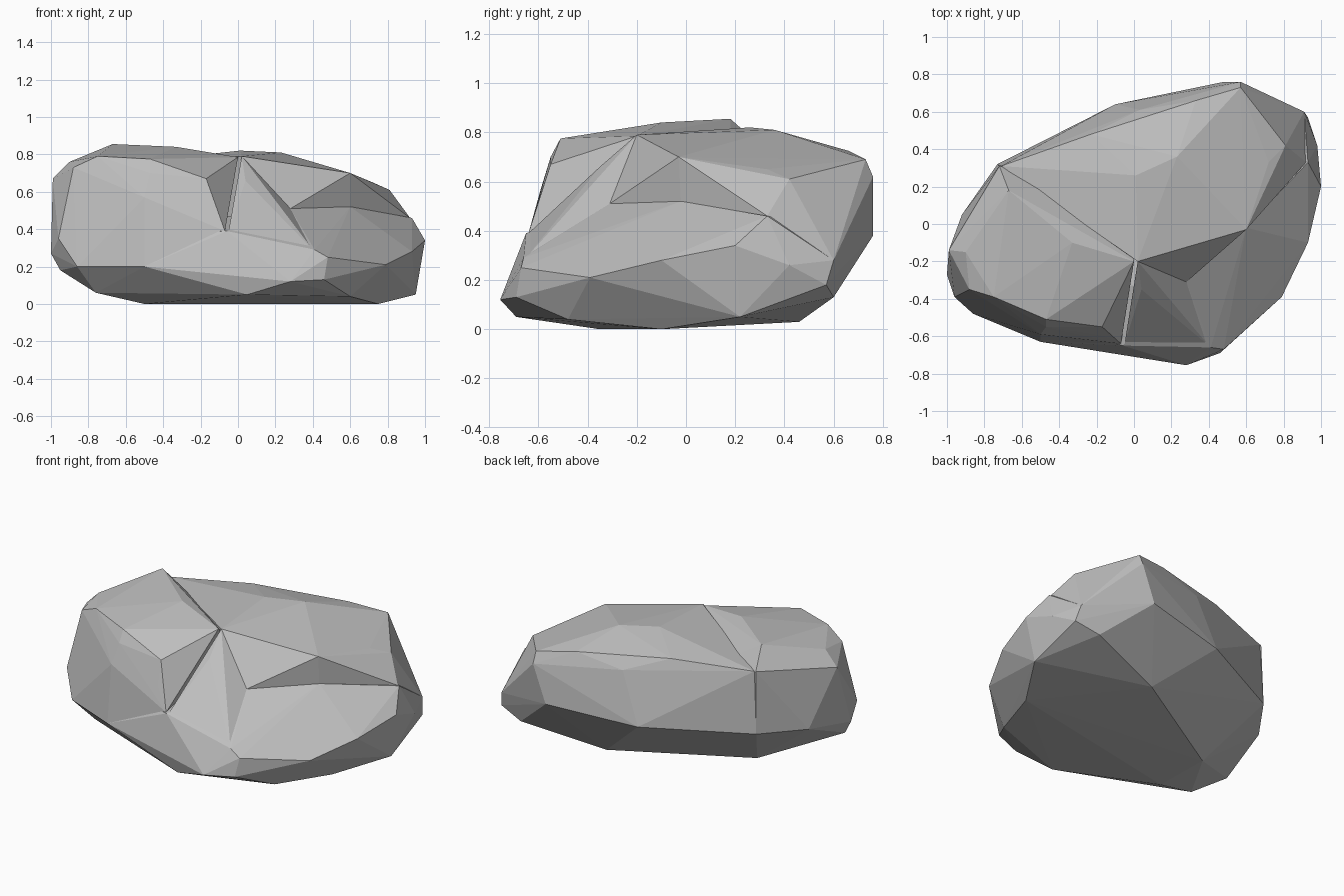
import bpy
import bmesh

# Remove the default cube
cube = bpy.data.objects.get("Cube")
if cube:
    bpy.data.objects.remove(cube, do_unlink=True)

# Single stone colour
stone = bpy.data.materials.new("stone_grey")
stone.use_nodes = True
colour = (.52, .52, .52, 1)
stone.diffuse_color = colour
stone.node_tree.nodes["Principled BSDF"].inputs["Base Color"].default_value = colour


def make_chunk(name, corners):
    """Chip one faceted convex chunk of stone from its corner points."""
    bm = bmesh.new()
    for corner in corners:
        bm.verts.new(corner)
    result = bmesh.ops.convex_hull(bm, input=bm.verts)
    loose = {v for key in ("geom_interior", "geom_unused") for v in result[key]
             if isinstance(v, bmesh.types.BMVert)}
    bmesh.ops.delete(bm, geom=list(loose), context='VERTS')
    bmesh.ops.recalc_face_normals(bm, faces=bm.faces)
    mesh = bpy.data.meshes.new(name)
    bm.to_mesh(mesh)
    bm.free()
    mesh.materials.append(stone)
    chunk = bpy.data.objects.new(name, mesh)
    bpy.context.scene.collection.objects.link(chunk)
    return chunk


# Widest girdle of the stone, counter-clockwise from the west end
girdle = [
    (-1, -.27, .27), (-.96, -.39, .35), (-.86, -.48, .2), (-.5, -.63, .2),
    (.28, -.755, .12), (.46, -.69, .13), (.48, -.67, .25), (.79, -.39, .21),
    (.93, -.1, .28), (1, .2, .34), (.98, .42, .26), (.91, .6, .28),
    (.48, .76, .38), (-.1, .64, .34), (-.73, .32, .34), (-.92, .05, .32)]

# Undercut and resting face
underside = [
    (.95, .22, .05), (.93, .57, .18), (.77, .6, .13), (.25, .46, .03),
    (-.52, .01, .01), (-.5, -.35, 0), (-.76, -.38, .06), (-.95, -.28, .18),
    (.05, -.69, .05), (.6, -.48, .04), (.75, -.1, 0)]

# Shelf that steps down toward the front and the east side
shelf = [
    (-.06, -.65, .39), (.41, -.66, .29), (.28, -.31, .51),
    (.6, -.02, .52), (.93, .33, .46)]

# Rounded west lobe, divided from the rest by a narrow cleft
lobe = [
    (-.99, -.14, .67), (-.92, -.37, .53), (-.88, -.35, .73), (-.47, -.55, .7),
    (-.5, -.59, .57), (-.17, -.55, .67), (-.16, -.6, .52), (-.07, -.64, .39),
    (-.47, -.51, .775), (-.75, -.39, .79), (-.9, -.15, .76),
    (-.67, .18, .855), (-.33, -.1, .84), (0, -.2, .785), (-.72, .31, .74),
    (-.1, .2, .5)]

# High back hump with its steep south-east face
hump = [
    (.02, -.2, .79), (.6, -.03, .7), (.28, -.31, .51), (.6, -.02, .51),
    (.92, .33, .46), (.81, .42, .61), (.72, .33, .65), (.01, .26, .82),
    (.23, .36, .81), (.03, .61, .665), (.33, .66, .725), (.57, .73, .69),
    (.57, .76, .62), (-.23, .48, .76), (-.71, .31, .74)]

# Sloping spur along the east side of the cleft
spur = [
    (.02, -.2, .79), (.04, -.35, .66), (-.05, -.64, .39), (.28, -.31, .51),
    (.4, -.65, .29), (.1, .1, .5), (.2, -.4, .3)]

west_girdle = [p for p in girdle if p[0] < -.4]
back_girdle = [p for p in girdle if p[1] > .2]

boulder = make_chunk("boulder", girdle + underside + shelf)
pieces = [make_chunk("west_lobe", lobe + west_girdle),
          make_chunk("back_hump", hump + back_girdle),
          make_chunk("front_spur", spur)]

# Fuse the chunks into one stone
for piece in pieces:
    union = boulder.modifiers.new("fuse_" + piece.name, 'BOOLEAN')
    union.operation = 'UNION'
    union.solver = 'EXACT'
    union.object = piece
bpy.context.view_layer.update()
depsgraph = bpy.context.evaluated_depsgraph_get()
fused = bpy.data.meshes.new_from_object(boulder.evaluated_get(depsgraph))
boulder.modifiers.clear()
boulder.data = fused
for piece in pieces:
    bpy.data.objects.remove(piece, do_unlink=True)

# Crisp flat facets, all in stone
for face in fused.polygons:
    face.use_smooth = False
    face.material_index = 0
